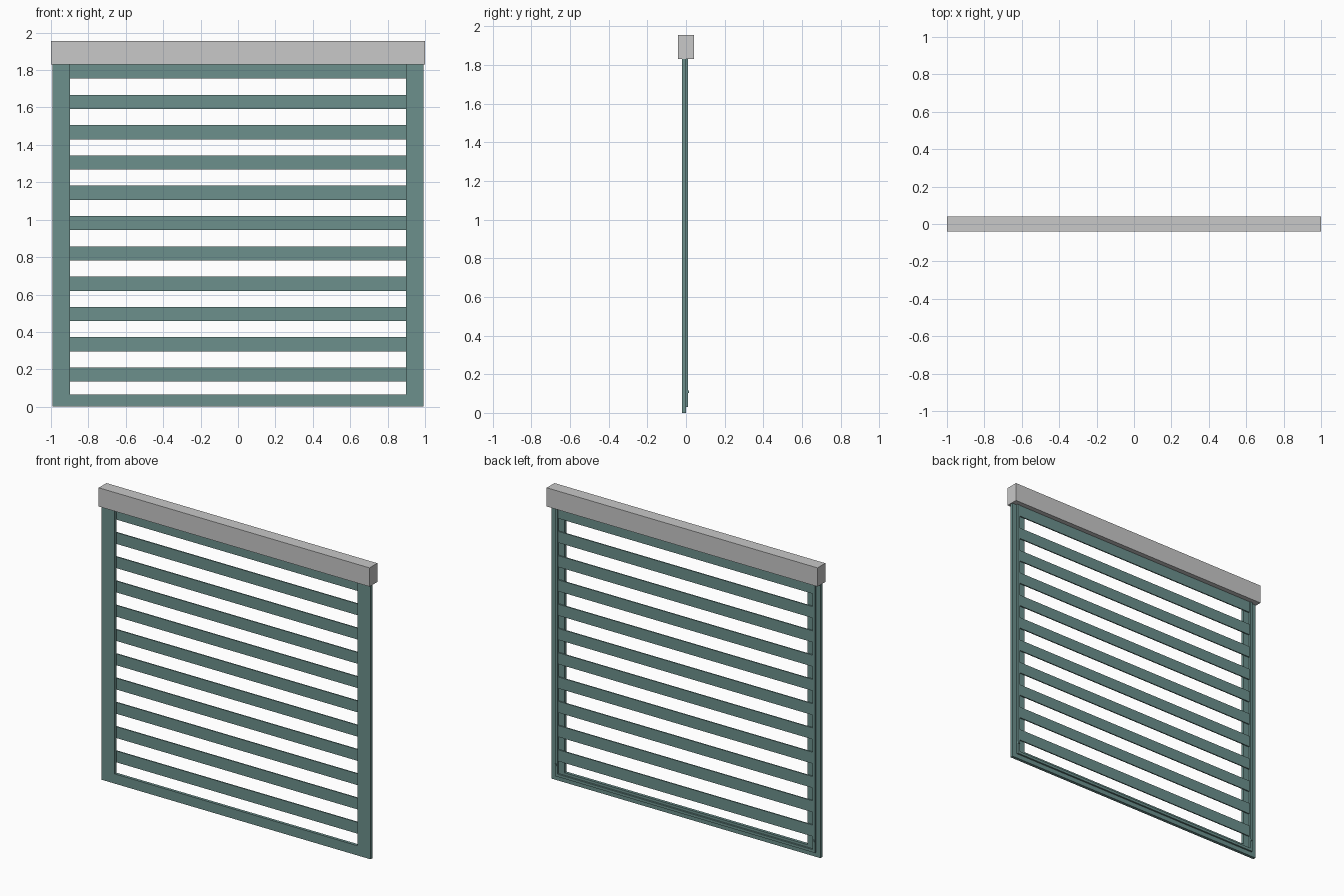
import bpy
import bmesh
from mathutils import Vector

cube = bpy.data.objects.get("Cube")
if cube:
    bpy.data.objects.remove(cube, do_unlink=True)


def make_material(name, rgb):
    mat = bpy.data.materials.new(name)
    mat.use_nodes = True
    mat.diffuse_color = (*rgb, 1)
    mat.node_tree.nodes["Principled BSDF"].inputs["Base Color"].default_value = (*rgb, 1)
    return mat


teal = make_material("muted teal", (0.15, 0.28, 0.265))
grey = make_material("light grey", (0.58, 0.58, 0.58))


def prism(name, outline, y0, y1, mat):
    """Extrude an x-z outline from y0 back to y1."""
    bm = bmesh.new()
    face = bm.faces.new([bm.verts.new((x, y0, z)) for x, z in outline])
    new = bmesh.ops.extrude_face_region(bm, geom=[face])["geom"]
    moved = [v for v in new if isinstance(v, bmesh.types.BMVert)]
    bmesh.ops.translate(bm, verts=moved, vec=Vector((0, y1 - y0, 0)))
    bmesh.ops.recalc_face_normals(bm, faces=bm.faces)
    mesh = bpy.data.meshes.new(name)
    bm.to_mesh(mesh)
    bm.free()
    mesh.materials.append(mat)
    obj = bpy.data.objects.new(name, mesh)
    bpy.context.collection.objects.link(obj)
    return obj


def box(name, x0, x1, y0, y1, z0, z1, mat):
    return prism(name, [(x0, z0), (x1, z0), (x1, z1), (x0, z1)], y0, y1, mat)


def u_frame(name, outer, inner, z_low, z_sill, y0, y1, mat):
    """Two uprights joined by a bottom rail."""
    outline = [(-outer, z_low), (outer, z_low), (outer, TOP), (inner, TOP),
               (inner, z_sill), (-inner, z_sill), (-inner, TOP), (-outer, TOP)]
    return prism(name, outline, y0, y1, mat)


TOP = 1.83
SLAT_COUNT = 11
PITCH = 0.162
SLAT_HEIGHT = 0.076

# Header box
box("header_box", -1, 1, -0.041, 0.041, TOP, 1.955, grey)

# Front frame and the narrow retaining lip on its back
u_frame("front_frame", 0.993, 0.897, 0, 0.065, -0.02, 0, teal)
u_frame("back_lip", 0.96, 0.942, 0.03, 0.048, 0, 0.011, teal)

# Horizontal slats, held behind the frame
for i in range(SLAT_COUNT):
    top = TOP - i * PITCH
    box(f"slat_{i + 1}", -0.94, 0.94, 0, 0.008, top - SLAT_HEIGHT, top, teal)

# Small stop pegs low on each side
for side, x in (("left", 0.951), ("right", -0.951)):
    box(f"stop_peg_{side}", x - 0.006, x + 0.006, 0.011, 0.016, 0.103, 0.115, teal)
